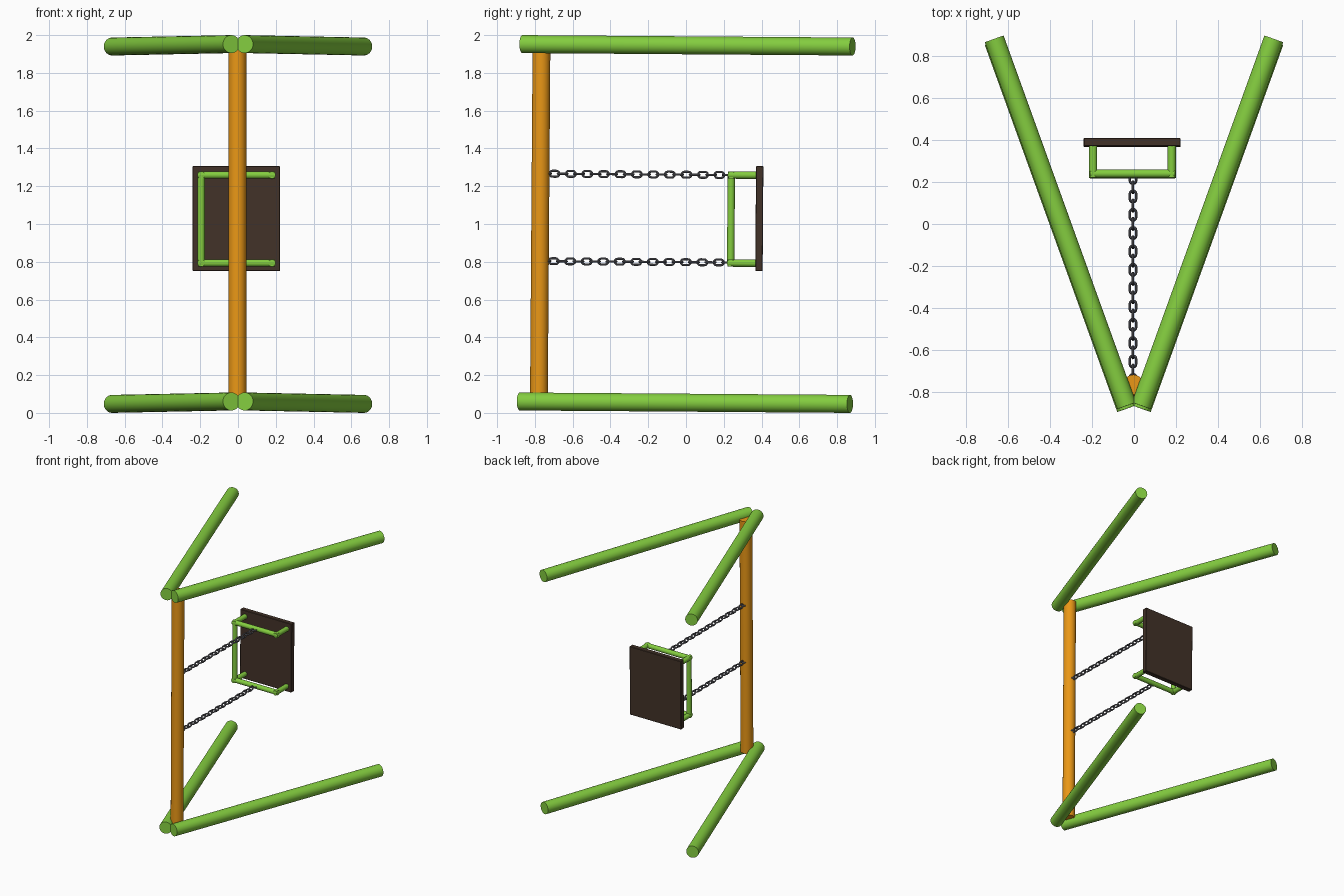
import bpy, bmesh
from math import pi, cos, sin, radians
from mathutils import Matrix, Vector

if "Cube" in bpy.data.objects:
    bpy.data.objects.remove(bpy.data.objects["Cube"])

# The whole model leans very slightly about the x axis
TILT = (Matrix.Translation((0, 0, 1)) @ Matrix.Rotation(radians(-0.42), 4, 'X')
        @ Matrix.Translation((0, 0, -1)))


def material(name, rgb):
    m = bpy.data.materials.new(name)
    m.diffuse_color = (*rgb, 1)
    m.use_nodes = True
    m.node_tree.nodes["Principled BSDF"].inputs["Base Color"].default_value = m.diffuse_color
    return m


GREEN = material("green_paint", (0.23, 0.61, 0.05))
ORANGE = material("orange_paint", (0.82, 0.31, 0.008))
BROWN = material("dark_wood", (0.055, 0.032, 0.021))
STEEL = material("steel", (0.14, 0.14, 0.16))


def finish(bm, name, mat, smooth=True):
    bm.transform(TILT)
    bmesh.ops.recalc_face_normals(bm, faces=bm.faces)
    me = bpy.data.meshes.new(name)
    bm.to_mesh(me)
    bm.free()
    me.materials.append(mat)
    ob = bpy.data.objects.new(name, me)
    bpy.context.collection.objects.link(ob)
    if smooth:
        bpy.ops.object.select_all(action='DESELECT')
        ob.select_set(True)
        bpy.context.view_layer.objects.active = ob
        bpy.ops.object.shade_smooth_by_angle(angle=radians(35))
    return ob


def tube(name, a, b, r, mat, sides=32):
    a, b = Vector(a), Vector(b)
    d = b - a
    bm = bmesh.new()
    bmesh.ops.create_cone(
        bm, cap_ends=True, segments=sides, radius1=r, radius2=r, depth=d.length,
        matrix=Matrix.Translation((a + b) / 2) @ d.to_track_quat('Z', 'Y').to_matrix().to_4x4())
    return finish(bm, name, mat)


# Two A-frames of splayed legs
for end, z in (("lower", 0.054), ("upper", 1.946)):
    for side, s in (("left", -1), ("right", 1)):
        tube(f"{end}_{side}_leg", (s * 0.035, -0.873, z), (s * 0.666, 0.875, z), 0.0475, GREEN)

# Crossbar joining the A-frames
tube("crossbar", (-0.003, -0.772, 0.054), (-0.003, -0.772, 1.946), 0.047, ORANGE)

# Chains of alternating links
PITCH, WIRE, HALF_W, HALF_STRAIGHT = 0.0437, 0.0058, 0.0155, 0.0105


def add_link(bm, x, y, z, upright, arc=7, ring=8):
    loops = []
    for k in range(2 * arc):
        end = 1 if k < arc else -1
        t = pi * (k % arc) / (arc - 1) + (0 if end == 1 else pi)
        out = Vector((cos(t), sin(t), 0))
        c = out * HALF_W + Vector((0, end * HALF_STRAIGHT, 0))
        loop = []
        for j in range(ring):
            u = 2 * pi * j / ring
            p = c + out * (WIRE * cos(u)) + Vector((0, 0, WIRE * sin(u)))
            if upright:
                p = Vector((p.z, p.y, p.x))
            loop.append(bm.verts.new(p + Vector((x, y, z))))
        loops.append(loop)
    for i, a in enumerate(loops):
        b = loops[(i + 1) % len(loops)]
        for j in range(ring):
            n = (j + 1) % ring
            bm.faces.new((a[j], a[n], b[n], b[j]))


for name, z in (("lower_chain", 0.798), ("upper_chain", 1.261)):
    bm = bmesh.new()
    for i in range(-1, 22):
        add_link(bm, -0.005, -0.699 + PITCH * i, z, i % 2 == 0)
    finish(bm, name, STEEL)

# Seat frame: two cross tubes, four stubs to the seat, one side rail
X0, X1, Y0, Y1, R = -0.195, 0.180, 0.238, 0.372, 0.0195
LEVELS = (("lower", 0.795), ("upper", 1.261))
for end, z in LEVELS:
    tube(f"{end}_seat_tube", (X0 - R * 0.8, Y0, z), (X1 + R * 0.8, Y0, z), R, GREEN, 20)
    for side, x in (("left", X0), ("right", X1)):
        tube(f"{end}_{side}_seat_stub", (x, Y0 - R * 0.9, z), (x, Y1, z), R, GREEN, 20)
tube("seat_side_rail", (X0, Y0, LEVELS[0][1]), (X0, Y0, LEVELS[1][1]), R, GREEN, 20)

# Seat board
bm = bmesh.new()
bmesh.ops.create_cube(bm, size=1, matrix=Matrix.Translation((-0.009, 0.388, 1.031))
                      @ Matrix.Diagonal((0.462, 0.039, 0.556, 1)))
bmesh.ops.bevel(bm, geom=bm.edges[:], offset=0.003, segments=1, affect='EDGES')
finish(bm, "seat", BROWN, smooth=False)
